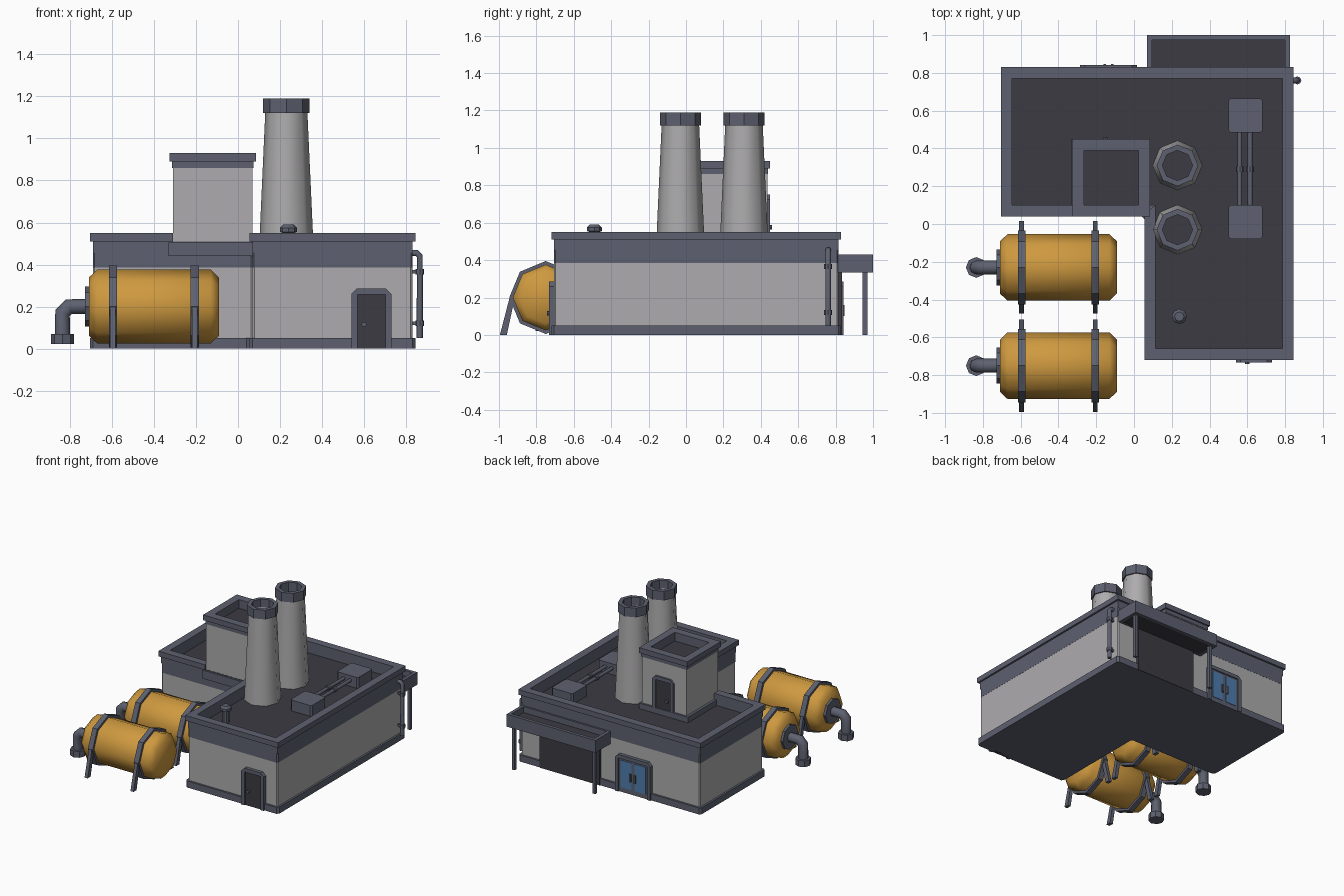
import bpy, bmesh, math
from mathutils import Vector

if "Cube" in bpy.data.objects:
    bpy.data.objects.remove(bpy.data.objects["Cube"])


def material(name, rgb):
    m = bpy.data.materials.new(name)
    m.diffuse_color = (*rgb, 1)
    m.use_nodes = True
    m.node_tree.nodes["Principled BSDF"].inputs["Base Color"].default_value = m.diffuse_color
    return m


WALL = material("wall_grey", (0.42, 0.41, 0.42))
TRIM = material("slate_trim", (0.11, 0.12, 0.16))
ROOF = material("roof_dark", (0.045, 0.043, 0.055))
GOLD = material("tank_gold", (0.62, 0.32, 0.05))
GLASS = material("blue_glass", (0.08, 0.2, 0.42))


def finish(name, bm, mat, smooth=None):
    bmesh.ops.recalc_face_normals(bm, faces=bm.faces)
    me = bpy.data.meshes.new(name)
    bm.to_mesh(me)
    bm.free()
    me.materials.append(mat)
    if smooth:
        for p in me.polygons:
            p.use_smooth = True
        me.set_sharp_from_angle(angle=math.radians(smooth))
    ob = bpy.data.objects.new(name, me)
    bpy.context.collection.objects.link(ob)
    return ob


def place(axis, a, b, h):
    return {"z": (a, b, h), "y": (a, h, b), "x": (h, a, b)}[axis]


def prism(name, pts, h0, h1, mat, axis="z", chamfer=0):
    """Extrude a flat outline along an axis, optionally chamfering its corners."""
    bm = bmesh.new()
    lo, hi = ([bm.verts.new(place(axis, a, b, h)) for a, b in pts] for h in (h0, h1))
    n = len(pts)
    bm.faces.new(lo)
    bm.faces.new(hi)
    for i in range(n):
        bm.faces.new((lo[i], lo[(i + 1) % n], hi[(i + 1) % n], hi[i]))
    if chamfer:
        edges = [bm.edges.get((lo[i], hi[i])) for i in range(n)]
        bmesh.ops.bevel(bm, geom=edges, offset=chamfer, segments=1, affect="EDGES")
    return finish(name, bm, mat)


def rect(x0, x1, y0, y1):
    return [(x0, y0), (x1, y0), (x1, y1), (x0, y1)]


def box(name, x0, x1, y0, y1, z0, z1, mat, chamfer=0):
    return prism(name, rect(x0, x1, y0, y1), z0, z1, mat, chamfer=chamfer)


def ring(name, outer, inner, z0, z1, mat, closed=True):
    """Wall strip between two matching outlines."""
    bm = bmesh.new()
    rows = [[bm.verts.new((*o, z0)), bm.verts.new((*o, z1)),
             bm.verts.new((*i, z1)), bm.verts.new((*i, z0))] for o, i in zip(outer, inner)]
    n = len(rows)
    for k in range(n if closed else n - 1):
        a, b = rows[k], rows[(k + 1) % n]
        for j in range(4):
            bm.faces.new((a[j], b[j], b[(j + 1) % 4], a[(j + 1) % 4]))
    if not closed:
        bm.faces.new(rows[0])
        bm.faces.new(rows[-1])
    return finish(name, bm, mat)


def lathe(name, prof, at, mat, axis="z", sides=8, smooth=None, closed=False):
    """Turn a (radius, height) profile round an axis; ends are capped unless closed."""
    bm = bmesh.new()
    rows = [[bm.verts.new(Vector(at) + Vector(place(
        axis, r * math.cos(2 * math.pi * k / sides), r * math.sin(2 * math.pi * k / sides), h)))
        for k in range(sides)] for r, h in prof]
    for a, b in zip(rows, rows[1:] + ([rows[0]] if closed else [])):
        for k in range(sides):
            j = (k + 1) % sides
            bm.faces.new((a[k], a[j], b[j], b[k]))
    if not closed:
        bm.faces.new(rows[0])
        bm.faces.new(rows[-1])
    return finish(name, bm, mat, smooth)


def pipe(name, pts, r, mat):
    cu = bpy.data.curves.new(name + "_path", "CURVE")
    cu.dimensions, cu.bevel_depth, cu.bevel_resolution, cu.use_fill_caps = "3D", r, 2, True
    sp = cu.splines.new("POLY")
    sp.points.add(len(pts) - 1)
    for p, c in zip(sp.points, pts):
        p.co = (*c, 1)
    tmp = bpy.data.objects.new(name + "_tmp", cu)
    me = bpy.data.meshes.new_from_object(tmp)
    bpy.data.objects.remove(tmp)
    me.materials.clear()
    me.materials.append(mat)
    bpy.context.collection.objects.link(bpy.data.objects.new(name, me))


def ell(d):
    """L-shaped building outline, shrunk inwards by d."""
    return [(-.705 + d, .04 + d), (-.705 + d, .83 - d), (.845 - d, .83 - d),
            (.845 - d, -.72 + d), (.055 + d, -.72 + d), (.055 + d, .04 + d)]


# Main L-shaped building
prism("base_trim", ell(0), 0, .05, TRIM, chamfer=.015)
prism("walls", ell(.015), .05, .385, WALL, chamfer=.008)
prism("upper_band", ell(.014), .385, .455, TRIM, chamfer=.008)
prism("roof", ell(.05), .44, .462, ROOF)
ring("parapet", ell(.014), ell(.06), .455, .51, TRIM)
# The cap stops where the tower meets the wall
cap_out = [(-.31, .04)] + ell(0) + [(.055, .056)]
cap_in = [(-.31, .10)] + ell(.06)[:-1] + [(.115, .10), (.115, .056)]
cap_out.insert(-1, (.055, .05)) if len(cap_out) < len(cap_in) else None
ring("parapet_cap", cap_out, cap_in, .51, .55, TRIM, closed=False)

# Roof tower with sunken top
box("tower_base", -.33, .085, .04, .45, .44, .505, TRIM)
box("tower_walls", -.31, .07, .055, .435, .46, .86, WALL)
tower_in = rect(-.265, .025, .10, .39)
prism("tower_floor", tower_in, .84, .863, ROOF)
ring("tower_band", rect(-.314, .074, .051, .439), tower_in, .86, .89, TRIM)
ring("tower_cap", rect(-.325, .085, .04, .45), tower_in, .89, .93, TRIM)


def door(name, cx, y, out, z0, w, h, leaf, double=False):
    """Arched-off frame with one or two leaves; out is the facing sign along y."""
    f, c, a = .028, .025, w / 2
    pts = [(-a, 0), (-a, h - c), (c - a, h), (a - c, h), (a, h - c), (a, 0), (a - f, 0),
           (a - f, h - f), (f - a, h - f), (f - a, 0)]
    prism(name + "_frame", [(cx + u, z0 + v) for u, v in pts], y - out * .03, y + out * .012, TRIM, "y")
    prism(name + "_leaf", rect(cx - a + f, cx + a - f, z0, z0 + h - f), y - out * .03, y + out * .003,
          TRIM if double else ROOF, "y")
    if double:
        for s in (-1, 1):
            x = cx + s * (a - f) / 2
            hw = (a - f) / 2 - .014
            prism(name + "_pane", rect(x - hw, x + hw, z0 + .035, z0 + h - f - .014), y, y + out * .006, leaf, "y")
            prism(name + "_handle", rect(cx + s * .02 - .007, cx + s * .02 + .007, z0 + .10, z0 + .16),
                  y, y + out * .018, TRIM, "y")
    else:
        lathe(name + "_knob", [(.012, -.012), (.012, .012)], (cx - .035, y + out * .01, z0 + .115), TRIM, "y")


door("front_door", .635, -.72, -1, 0, .19, .285, ROOF)
door("tower_door", -.115, .437, 1, .46, .18, .29, ROOF)
door("glass_door", -.135, .83, 1, 0, .30, .285, GLASS, True)
prism("loading_door", rect(.15, .66, 0, .335), .78, .834, ROOF, "y")

# Loading canopy: shallow tray on two posts
tray_in = rect(.095, .80, .83, .975)
ring("canopy_rim", rect(.07, .825, .81, 1.0), tray_in, .335, .43, TRIM)
prism("canopy_floor", tray_in, .336, .385, ROOF)
for x in (.105, .79):
    box("canopy_post", x - .012, x + .012, .945, .97, 0, .34, TRIM)

# Two tapering chimneys, open at the top
for y in (.31, -.03):
    lathe("chimney", [(.131, .45), (.10, 1.13), (.08, 1.13), (.08, .45)], (.23, y, 0), WALL,
          smooth=50, closed=True)
    lathe("chimney_rim", [(.11, 1.12), (.11, 1.19), (.08, 1.19), (.08, 1.12)], (.23, y, 0), TRIM, closed=True)
    lathe("chimney_flue", [(.081, .95), (.081, 1.0)], (.23, y, 0), ROOF)

# Roof units joined by pipes, and a small vent
for y in (.575, .01):
    box("roof_unit", .50, .68, y - .09, y + .09, .455, .545, TRIM, chamfer=.012)
for x in (.56, .615):
    pipe("unit_pipe", [(x, .08, .51), (x, .5, .51)], .013, TRIM)
    lathe("pipe_collar", [(.019, -.015), (.019, .015)], (x, .29, .51), TRIM, "y")
lathe("roof_vent", [(.025, .45), (.025, .55), (.04, .555), (.04, .575), (.025, .59)], (.24, -.49, 0), TRIM)

# Drain pipe on the right wall
pipe("drain_pipe", [(.81, .76, .455), (.85, .76, .455), (.865, .76, .44), (.865, .76, .05)], .015, TRIM)
for z in (.12, .365):
    lathe("drain_collar", [(.021, -.013), (.021, .013)], (.865, .76, z), TRIM)
    box("drain_bracket", .82, .865, .753, .767, z - .008, z + .008, TRIM)

# Two storage tanks with straps, splayed legs and outlet pipes
for y in (-.23, -.75):
    lathe("tank", [(.138, -.71), (.176, -.67), (.176, -.13), (.138, -.09)], (0, y, .2), GOLD, "x", smooth=50)
    for x in (-.595, -.205):
        lathe("tank_strap", [(.195, x - .02), (.195, x + .02), (.165, x + .02), (.165, x - .02)],
              (0, y, .2), TRIM, "x", closed=True)
        for s in (-1, 1):
            leg = [(.165, .2), (.193, .2), (.245, 0), (.208, 0)]
            prism("tank_leg", [(y + s * u, v) for u, v in leg], x - .013, x + .013, TRIM, "x")
    lathe("outlet_flange", [(.095, -.728), (.095, -.70)], (0, y, .2), TRIM, "x")
    pipe("outlet_pipe", [(-.71, y, .2), (-.805, y, .2), (-.835, y, .17), (-.835, y, .05)], .037, TRIM)
    lathe("outlet_foot", [(.055, .022), (.055, .07)], (-.835, y, 0), TRIM)
